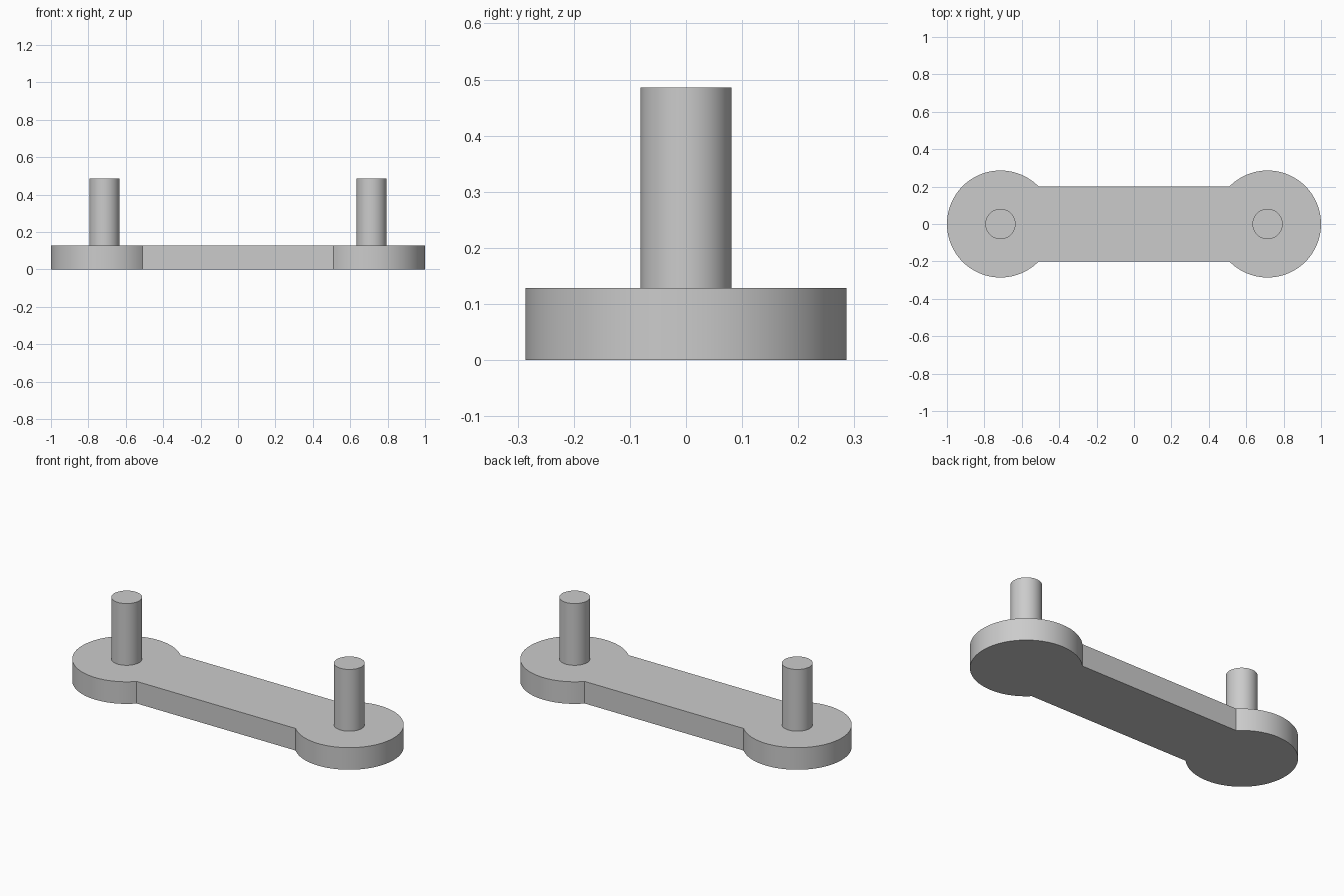
import bpy
import bmesh
import math

cube = bpy.data.objects.get("Cube")
if cube:
    bpy.data.objects.remove(cube, do_unlink=True)

END_X = 0.714       # centre of each round end
END_R = 0.286
NECK = 0.2          # half width of the straight bar
THICK = 0.128
PIN_R = 0.081
PIN_TOP = 0.486

grey = bpy.data.materials.new("plain grey")
grey.use_nodes = True
colour = (0.6, 0.6, 0.6, 1)
grey.diffuse_color = colour
grey.node_tree.nodes["Principled BSDF"].inputs["Base Color"].default_value = colour


def arc(cx, radius, start, end, steps):
    """Points along an arc centred on (cx, 0)."""
    angles = [start + (end - start) * i / steps for i in range(steps + 1)]
    return [(cx + radius * math.cos(a), radius * math.sin(a)) for a in angles]


def extrude_outline(name, outline, bottom, top):
    """Solid made by raising a closed outline, smooth round its curves."""
    bm = bmesh.new()
    base = bm.faces.new([bm.verts.new((x, y, bottom)) for x, y in outline])
    raised = bmesh.ops.extrude_face_region(bm, geom=[base], use_keep_orig=True)
    verts = [v for v in raised["geom"] if isinstance(v, bmesh.types.BMVert)]
    bmesh.ops.translate(bm, verts=verts, vec=(0, 0, top - bottom))
    bmesh.ops.recalc_face_normals(bm, faces=bm.faces)
    mesh = bpy.data.meshes.new(name)
    bm.to_mesh(mesh)
    bm.free()
    mesh.materials.append(grey)
    obj = bpy.data.objects.new(name, mesh)
    bpy.context.collection.objects.link(obj)
    bpy.ops.object.select_all(action="DESELECT")
    obj.select_set(True)
    bpy.context.view_layer.objects.active = obj
    bpy.ops.object.shade_smooth_by_angle(angle=math.radians(30))
    return obj


# Link plate: two round ends joined by a narrower straight bar
meet = math.asin(NECK / END_R)
right_end = arc(END_X, END_R, meet - math.pi, math.pi - meet, 72)
left_end = [(-x, -y) for x, y in right_end]
extrude_outline("link_plate", right_end + left_end, 0, THICK)

# Upright pins, set slightly into the plate
for name, x in (("left_pin", END_X), ("right_pin", -END_X)):
    circle = arc(x, PIN_R, 0, 2 * math.pi, 64)[:-1]
    extrude_outline(name, circle, THICK - 0.005, PIN_TOP)
